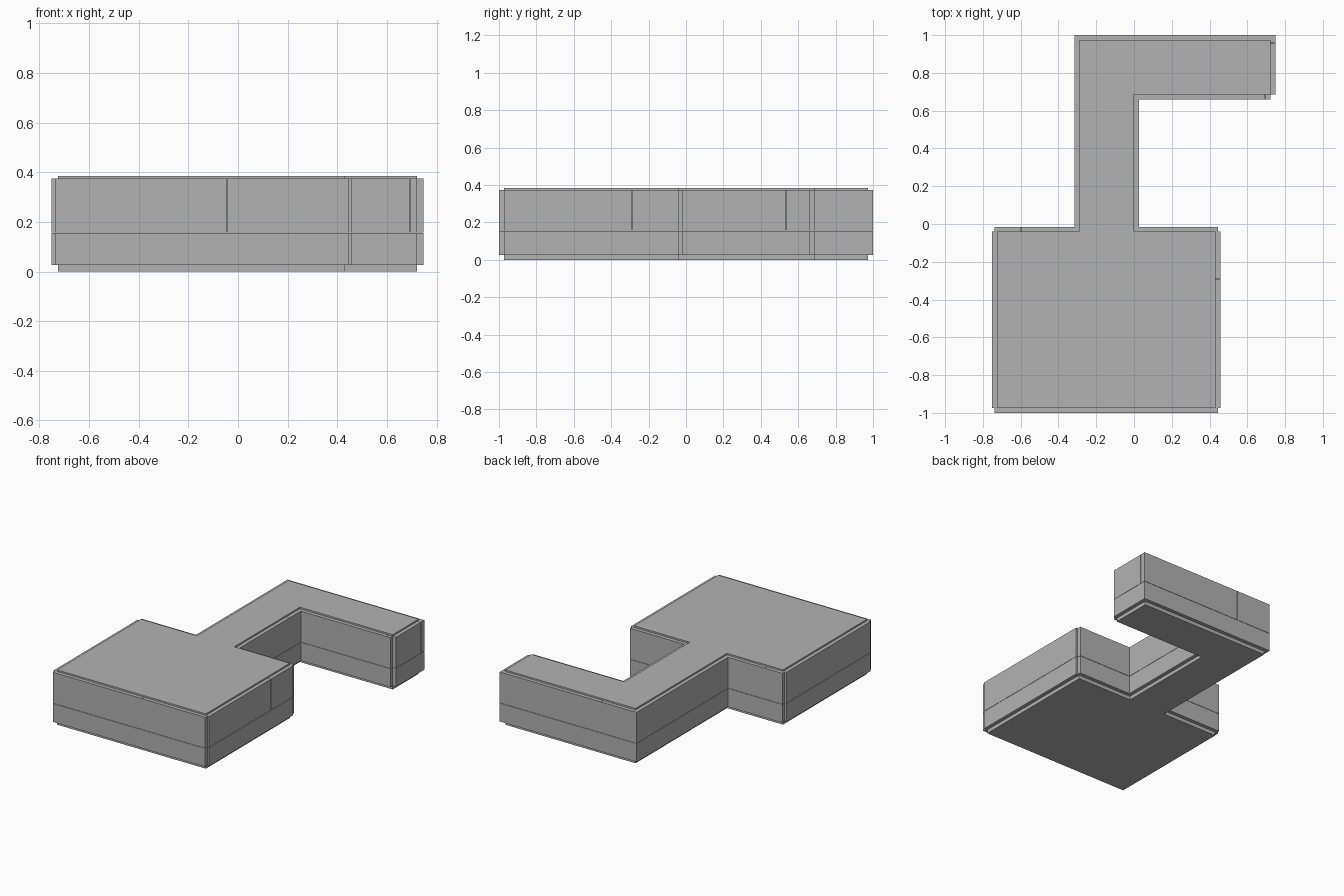
import bpy
import bmesh

cube = bpy.data.objects.get("Cube")
if cube:
    bpy.data.objects.remove(cube, do_unlink=True)

grey = bpy.data.materials.new("plain grey")
grey.use_nodes = True
COLOUR = (0.45, 0.45, 0.45, 1)
grey.diffuse_color = COLOUR
grey.node_tree.nodes["Principled BSDF"].inputs["Base Color"].default_value = COLOUR

FLOOR, SEAM, EAVE, TOP = 0.026, 0.156, 0.374, 0.385
T = 0.026     # wall thickness
GAP = 0.001   # half width of the joint between panels


def finish(name, bm):
    mesh = bpy.data.meshes.new(name)
    bmesh.ops.recalc_face_normals(bm, faces=bm.faces)
    bm.to_mesh(mesh)
    bm.free()
    mesh.materials.append(grey)
    obj = bpy.data.objects.new(name, mesh)
    bpy.context.collection.objects.link(obj)


def add_box(bm, x, y, z):
    """Box between (low, high) pairs on each axis."""
    verts = bmesh.ops.create_cube(bm, size=1)["verts"]
    for v in verts:
        for i, (low, high) in enumerate((x, y, z)):
            v.co[i] = high if v.co[i] > 0 else low


# Plan of the rooms inside the walls
L, R, F, B = -0.725, 0.432, -0.974, -0.041          # main room
NL, NR, AF, AB, AR = -0.29, 0.0, 0.686, 0.974, 0.722  # neck and side arm
PLAN = [(L, F), (R, F), (R, B), (NR, B), (NR, AF), (AR, AF),
        (AR, AB), (NL, AB), (NL, B), (L, B)]


def slab(name, low, high):
    bm = bmesh.new()
    face = bm.faces.new([bm.verts.new((x, y, low)) for x, y in PLAN])
    solid = bmesh.ops.extrude_face_region(bm, geom=[face])
    for v in solid["geom"]:
        if isinstance(v, bmesh.types.BMVert):
            v.co.z = high
    finish(name, bm)


def wall(name, axis, start, end, inner, outer, joint=None):
    """Wall running along axis: a low course and an upper course split at joint."""
    across = sorted((inner, outer))
    panels = [(start, end, FLOOR, SEAM - GAP)]
    if joint is None:
        panels.append((start, end, SEAM + GAP, EAVE))
    else:
        panels.append((start, joint - GAP, SEAM + GAP, EAVE))
        panels.append((joint + GAP, end, SEAM + GAP, EAVE))
    bm = bmesh.new()
    for a, b, low, high in panels:
        x, y = ((a, b), across) if axis == "x" else (across, (a, b))
        add_box(bm, x, y, (low, high))
    finish(name, bm)


# Floor and roof
slab("floor_slab", 0, FLOOR)
slab("roof_slab", EAVE, TOP)

# Main room walls, front and back running a little past the corners
OVER = T / 2
wall("main_front_wall", "x", L - OVER, R + OVER, F, F - T, -0.045)
wall("main_right_wall", "y", F, B, L, L - T)
wall("main_left_wall", "y", F, B, R, R + T, -0.29)
wall("main_back_right_wall", "x", L - OVER, NL, B, B + T, -0.6)
wall("main_back_left_wall", "x", NR, R + OVER, B, B + T)

# Neck walls
wall("neck_right_wall", "y", B + T, AB, NL, NL - T)
wall("neck_left_wall", "y", B + T, AF - T, NR, NR + T, 0.535)

# Side arm walls
wall("arm_front_wall", "x", NR, AR, AF, AF - T, 0.692)
wall("arm_end_wall", "y", AF, AB, AR, AR + T, 0.96)
wall("arm_back_wall", "x", NL - T, AR + T, AB, AB + T, -0.04)
